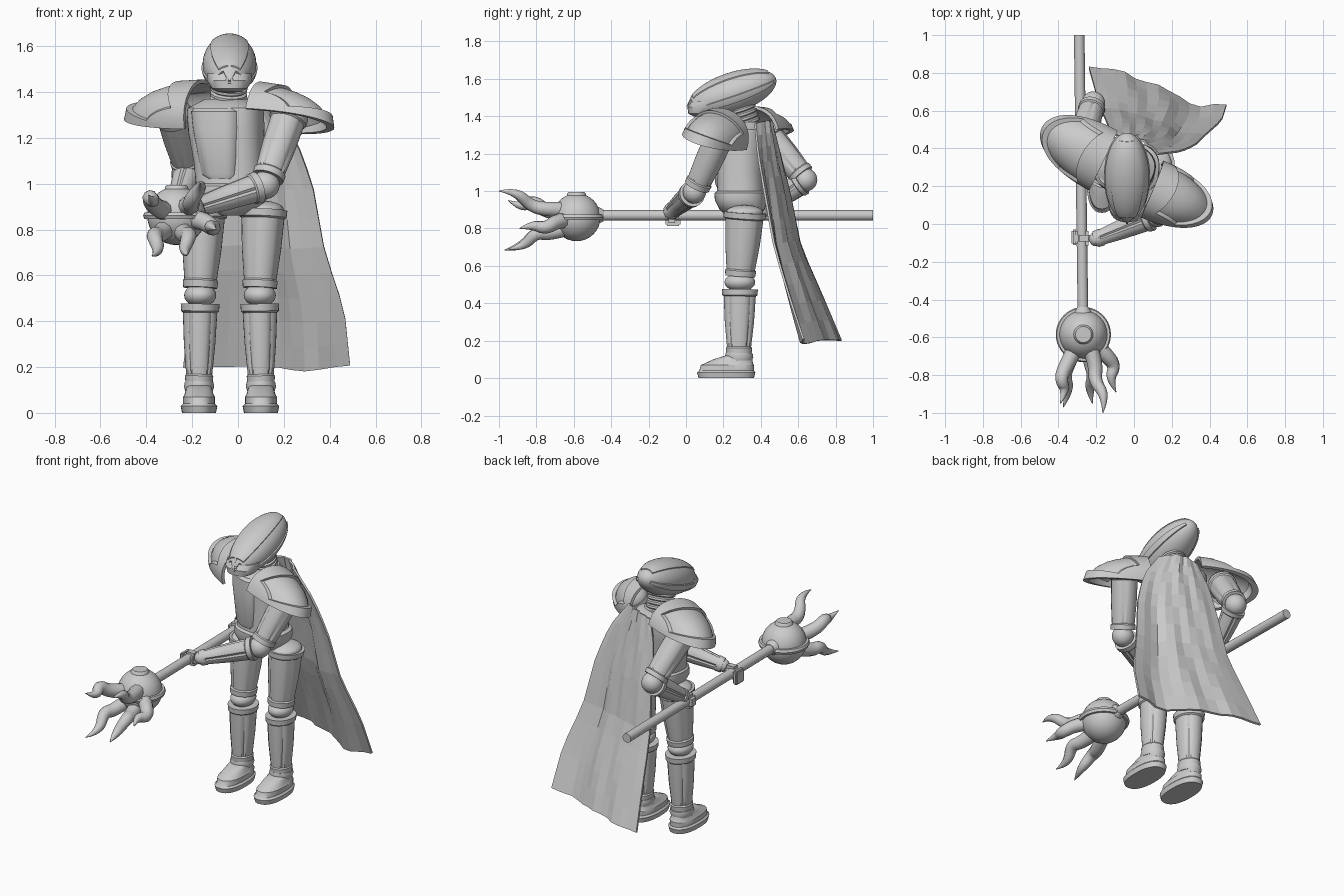
import bpy, bmesh, math
from mathutils import Vector, Matrix

if "Cube" in bpy.data.objects:
    bpy.data.objects.remove(bpy.data.objects["Cube"])

grey = bpy.data.materials.new("plain grey")
grey.diffuse_color = (0.6, 0.6, 0.6, 1)
grey.use_nodes = True
grey.node_tree.nodes["Principled BSDF"].inputs["Base Color"].default_value = grey.diffuse_color


def finish(name, me, smooth=35):
    bm = bmesh.new()
    bm.from_mesh(me)
    bmesh.ops.remove_doubles(bm, verts=bm.verts, dist=0.0002)
    bmesh.ops.recalc_face_normals(bm, faces=bm.faces)
    bm.to_mesh(me)
    bm.free()
    me.materials.clear()
    me.materials.append(grey)
    ob = bpy.data.objects.new(name, me)
    bpy.context.collection.objects.link(ob)
    if smooth:
        me.shade_smooth()
        me.set_sharp_from_angle(angle=math.radians(smooth))
    return ob


def rings(name, rows, closed=True, caps=True, smooth=35):
    """Skin a list of equal-length point rows."""
    n = len(rows[0])
    verts = [p for row in rows for p in row]
    faces = []
    for i in range(len(rows) - 1):
        for j in range(n if closed else n - 1):
            k = (j + 1) % n
            faces.append((i*n + j, i*n + k, (i+1)*n + k, (i+1)*n + j))
    if caps:
        faces += [tuple(range(n))[::-1], tuple(range((len(rows)-1)*n, len(rows)*n))]
    me = bpy.data.meshes.new(name)
    me.from_pydata([tuple(v) for v in verts], [], faces)
    return finish(name, me, smooth)


def lathe(name, p0, p1, profile, n=32, grooves=False, sy=1):
    """Turned part from p0 to p1; profile = (position 0..1, radius)."""
    p0, p1 = Vector(p0), Vector(p1)
    q = (p1 - p0).to_track_quat('Z', 'Y')
    rows = []
    for t, r in profile:
        row = []
        for j in range(n):
            cut = 0.006 if grooves and j % 8 == 0 and 0.1 < t < 0.9 else 0
            a = 2*math.pi*j/n
            v = q @ Vector(((r-cut)*math.cos(a), (r-cut)*math.sin(a), 0))
            row.append(p0.lerp(p1, t) + Vector((v.x, v.y*sy, v.z)))
        rows.append(row)
    return rings(name, rows)


def armour(name, p0, p1, r0, r1, sy=1):
    """Tapered limb plate with raised end rims and long grooves."""
    m = lambda t: r0 + (r1 - r0)*t
    lathe(name, p0, p1, [(0, r0*.8), (0, r0*1.06), (.09, m(.09)*1.06), (.11, m(.11)*.97),
                         (.5, m(.5)*1.01), (.89, m(.89)*.97), (.91, m(.91)*1.06),
                         (1, r1*1.06), (1, r1*.8)], grooves=True, sy=sy)


def ball(name, c, size, rot=None):
    bm = bmesh.new()
    bmesh.ops.create_uvsphere(bm, u_segments=32, v_segments=16, radius=1)
    m = Matrix.Translation(c) @ (rot or Matrix()) @ Matrix.Diagonal((*size, 1))
    bmesh.ops.transform(bm, matrix=m, verts=bm.verts)
    me = bpy.data.meshes.new(name)
    bm.to_mesh(me)
    bm.free()
    return finish(name, me)


def loft(name, secs, n=36, power=0.8):
    """Stack of rounded sections: z, cx, cy, half x, half y, turn."""
    rows = []
    for z, cx, cy, hx, hy, turn in secs:
        R, row = Matrix.Rotation(math.radians(turn), 2), []
        for j in range(n):
            c, s = math.cos(2*math.pi*j/n), math.sin(2*math.pi*j/n)
            v = R @ Vector((math.copysign(abs(c)**power, c)*hx, math.copysign(abs(s)**power, s)*hy))
            row.append((cx + v.x, cy + v.y, z))
        rows.append(row)
    return rings(name, rows)


def box(name, c, size, rot=None, bevel=0.008):
    bm = bmesh.new()
    bmesh.ops.create_cube(bm, size=1)
    bmesh.ops.transform(bm, matrix=Matrix.Diagonal((*size, 1)), verts=bm.verts)
    bmesh.ops.bevel(bm, geom=bm.edges[:], offset=bevel, segments=2, affect='EDGES')
    bmesh.ops.transform(bm, matrix=Matrix.Translation(c) @ (rot or Matrix()), verts=bm.verts)
    me = bpy.data.meshes.new(name)
    bm.to_mesh(me)
    bm.free()
    return finish(name, me)


# Legs and feet
for side, xa, xk, xh in (("right", -.17, -.165, -.15), ("left", .10, .095, .11)):
    loft(side + "_foot", [(0, xa, .215, .074, .148, 0), (.03, xa, .215, .08, .156, 0),
                          (.04, xa, .217, .07, .146, 0), (.07, xa, .222, .07, .142, 0),
                          (.078, xa, .228, .064, .13, 0), (.1, xa, .25, .058, .105, 0),
                          (.125, xa, .285, .05, .06, 0)], power=.85)
    lathe(side + "_ankle_ring", (xa, .283, .095), (xa, .285, .135),
          [(0, .05), (0, .06), (.5, .066), (1, .062), (1, .05)], sy=1.15)
    armour(side + "_shin", (xa, .283, .13), (xk, .288, .475), .056, .08, 1.14)
    ball(side + "_knee", (xk, .288, .513), (.07, .082, .05))
    armour(side + "_thigh", (xk, .29, .545), (xh, .315, .885), .07, .1, 1.08)
    ball(side + "_hip", (xh, .312, .885), (.09, .1, .04))

# Torso, turned at the chest
loft("torso", [(.86, -.03, .3, .07, .07, 0), (.9, -.03, .3, .14, .12, 0), (.95, -.03, .295, .165, .14, -4),
               (.99, -.03, .295, .162, .14, -8), (1.0, -.035, .295, .148, .126, -9),
               (1.1, -.04, .3, .152, .124, -15), (1.22, -.05, .31, .165, .13, -22),
               (1.31, -.055, .315, .168, .13, -25), (1.33, -.055, .315, .165, .126, -25),
               (1.34, -.055, .315, .145, .11, -25), (1.37, -.05, .33, .09, .08, -25)])
loft("breast_plate", [(1.02, -.05, .288, .07, .122, -16), (1.04, -.055, .288, .09, .128, -17),
                      (1.24, -.065, .293, .115, .135, -23), (1.315, -.068, .296, .12, .132, -25),
                      (1.33, -.068, .3, .105, .12, -25)], power=.6)

# Ribbed neck
neck = []
for i in range(5):
    neck += [(i/5, .068), (i/5 + .05, .08), (i/5 + .14, .08), (i/5 + .19, .068)]
lathe("neck", (-.045, .33, 1.33), (-.037, .29, 1.45), neck)

# Helmet: long tilted shell, poles at front and back, with raised and sunk panels
size = (.117, .247, .106)
bm = bmesh.new()
bmesh.ops.create_uvsphere(bm, u_segments=48, v_segments=32, radius=1)
bmesh.ops.transform(bm, matrix=Matrix.Diagonal((*size, 1)) @ Matrix.Rotation(math.pi/2, 4, 'X'), verts=bm.verts)
def panel(rule, depth):
    """Raise or sink faces chosen by angle above the side line and by length."""
    def test(f):
        x, y, z = (a/b for a, b in zip(f.calc_center_median(), size))
        return rule(math.degrees(math.atan2(z, abs(x))), y)
    fs = [f for f in bm.faces if test(f)]
    if fs:
        bmesh.ops.inset_region(bm, faces=fs, thickness=.003, depth=depth)
panel(lambda a, y: 45 < a and -.82 < y < .9, .005)
panel(lambda a, y: -30 < a < -7 and -.9 < y < .93, .007)
panel(lambda a, y: 15 < a < 60 and -.97 < y < -.86, -.01)
bmesh.ops.transform(bm, verts=bm.verts, matrix=Matrix.Translation((-.037, .247, 1.522))
                    @ Matrix.Rotation(math.radians(19), 4, 'X'))
me = bpy.data.meshes.new("helmet")
bm.to_mesh(me)
bm.free()
finish("helmet", me)
box("face_ridge", (-.037, .035, 1.475), (.028, .04, .09), Matrix.Rotation(math.radians(-25), 4, 'X'))
loft("jaw_guard", [(1.4, -.037, .1, .05, .06, 0), (1.415, -.037, .1, .078, .088, 0),
                   (1.45, -.037, .12, .098, .11, 0), (1.48, -.037, .14, .1, .11, 0)])


# Shoulder pads: quarter domes with a raised border round a sunk panel
def pad(name, c, o, t, a, b, h):
    c, o, t = Vector(c), Vector(o).normalized(), Vector(t).normalized()
    u = o.cross(t).normalized()
    if u.z < 0:
        u = -u
    rows = []
    for deg, s in ((0, .9), (0, 1), (18, 1), (19, .92), (32, .92), (47, .92), (60, .92),
                   (70, .92), (71, 1), (90, 1), (90, .9)):
        be, row = math.radians(deg), []
        for j in range(37):
            al = math.pi*j/36
            k = 1 if s == .92 and not 7 <= j <= 29 else s
            row.append(c + k*(t*b*math.cos(al) + (o*a*math.cos(be) + u*h*math.sin(be))*math.sin(al)**.85))
        rows.append(row)
    inner = [[c + (p - c)*.9 for p in rows[k]] for k in (9, 6, 5, 4, 2, 1)]
    rings(name, rows + inner + [rows[0]], closed=False, caps=False)

pad("left_shoulder_pad", (.09, .18, 1.275), (.92, -.37, -.06), (.35, .88, -.33), .35, .165, .17)
pad("right_shoulder_pad", (-.16, .34, 1.285), (-.88, .46, .02), (.42, .88, .27), .37, .178, .168)

# Arms
for side, s, e, w in (("left", (.225, .185, 1.30), (.12, .045, .995), (-.2, -.08, .89)),
                      ("right", (-.28, .44, 1.30), (-.215, .64, 1.06), (-.268, .41, .9))):
    S, E, W = Vector(s), Vector(e), Vector(w)
    ball(side + "_shoulder", S, (.08, .08, .08))
    armour(side + "_upper_arm", S, S.lerp(E, .9), .08, .066)
    ball(side + "_elbow", E, (.062, .062, .062))
    armour(side + "_forearm", E.lerp(W, .1), W, .066, .042)
    ball(side + "_wrist", W, (.038, .038, .038))
box("left_hand", (-.265, -.075, .87), (.09, .075, .08), bevel=.02)
box("left_fingers", (-.315, -.07, .855), (.03, .08, .085))
box("right_hand", (-.283, .385, .87), (.085, .08, .085), bevel=.02)

# Staff, orb and rim
lathe("staff_pole", (-.29, 1, .87), (-.27, -.5, .87), [(0, .028), (1, .028)], 20)
orb = Vector((-.268, -.585, .86))
ball("staff_orb", orb, (.128, .128, .128))
lathe("orb_rim", orb - Vector((0, 0, .015)), orb + Vector((0, 0, .015)),
      [(0, .12), (0, .14), (.5, .146), (1, .14), (1, .12)], 40)
lathe("orb_knob", orb + Vector((0, 0, .09)), orb + Vector((0, 0, .135)), [(0, .056), (.8, .05), (1, .042)])
lathe("orb_socket", (-.271, -.44, .87), (-.27, -.5, .87), [(0, .03), (.3, .04), (1, .06)])

# Wavy claws
for i, pts in enumerate((
        [(-.29, -.62, .87), (-.36, -.75, .89), (-.39, -.82, .95), (-.36, -.88, .91), (-.39, -.95, .95)],
        [(-.25, -.6, .9), (-.2, -.74, .9), (-.21, -.83, .92), (-.15, -.91, 1.0), (-.165, -1.0, 1.0)],
        [(-.22, -.62, .85), (-.15, -.69, .84), (-.1, -.75, .8), (-.13, -.82, .82), (-.095, -.89, .80)],
        [(-.25, -.61, .81), (-.23, -.73, .77), (-.21, -.8, .78), (-.24, -.87, .70), (-.22, -.95, .69)],
        [(-.3, -.61, .82), (-.345, -.73, .77), (-.37, -.8, .78), (-.34, -.88, .70), (-.375, -.97, .685)])):
    cu = bpy.data.curves.new("claw_path", 'CURVE')
    cu.dimensions, cu.bevel_depth, cu.bevel_resolution, cu.resolution_u = '3D', 1, 3, 6
    sp = cu.splines.new('NURBS')
    sp.points.add(4)
    sp.order_u, sp.use_endpoint_u = 3, True
    for p, co, r in zip(sp.points, pts, (.044, .04, .035, .026, .002)):
        p.co, p.radius = (*co, 1), r
    tmp = bpy.data.objects.new("claw_helper", cu)
    bpy.context.collection.objects.link(tmp)
    dg = bpy.context.evaluated_depsgraph_get()
    me = bpy.data.meshes.new_from_object(tmp.evaluated_get(dg))
    bpy.data.objects.remove(tmp)
    finish(f"claw_{i + 1}", me, 45)

# Cape: left and right edges joined by a faceted, rippled sheet
L = [(-.08, .46, 1.35), (-.13, .5, 1.2), (-.15, .55, 1.0), (-.18, .61, .7), (-.21, .72, .45), (-.24, .825, .2)]
R = [(.13, .37, 1.36), (.25, .385, 1.2), (.325, .42, 1.0), (.38, .475, .7), (.465, .55, .45), (.49, .63, .21)]
def edge(pts, t):
    x = min(t*5, 4.9999)
    k = int(x)
    return Vector(pts[k]).lerp(Vector(pts[k + 1]), x - k)
rows = []
for i in range(13):
    t, row = i/12, []
    for j in range(13):
        s = j/12
        p = edge(L, t).lerp(edge(R, t), s)
        wave = t*(.025*math.exp(-((s-.2)/.14)**2) - .055*math.exp(-((s-.78)/.13)**2))
        wave += .03*math.sin(math.pi*s)*(1 - t) + .007*math.sin(j*2.1 + i*.7)*math.sin(math.pi*s)
        p += Vector((.3, .95, 0))*wave
        p.z += -.025*t*math.exp(-((s-.75)/.15)**2) + .02*math.sin(math.pi*s)*(1 - t)
        row.append(p)
    rows.append(row)
cape = rings("cape", rows, closed=False, caps=False, smooth=0)
mod = cape.modifiers.new("thickness", 'SOLIDIFY')
mod.thickness, mod.offset = .012, 0
